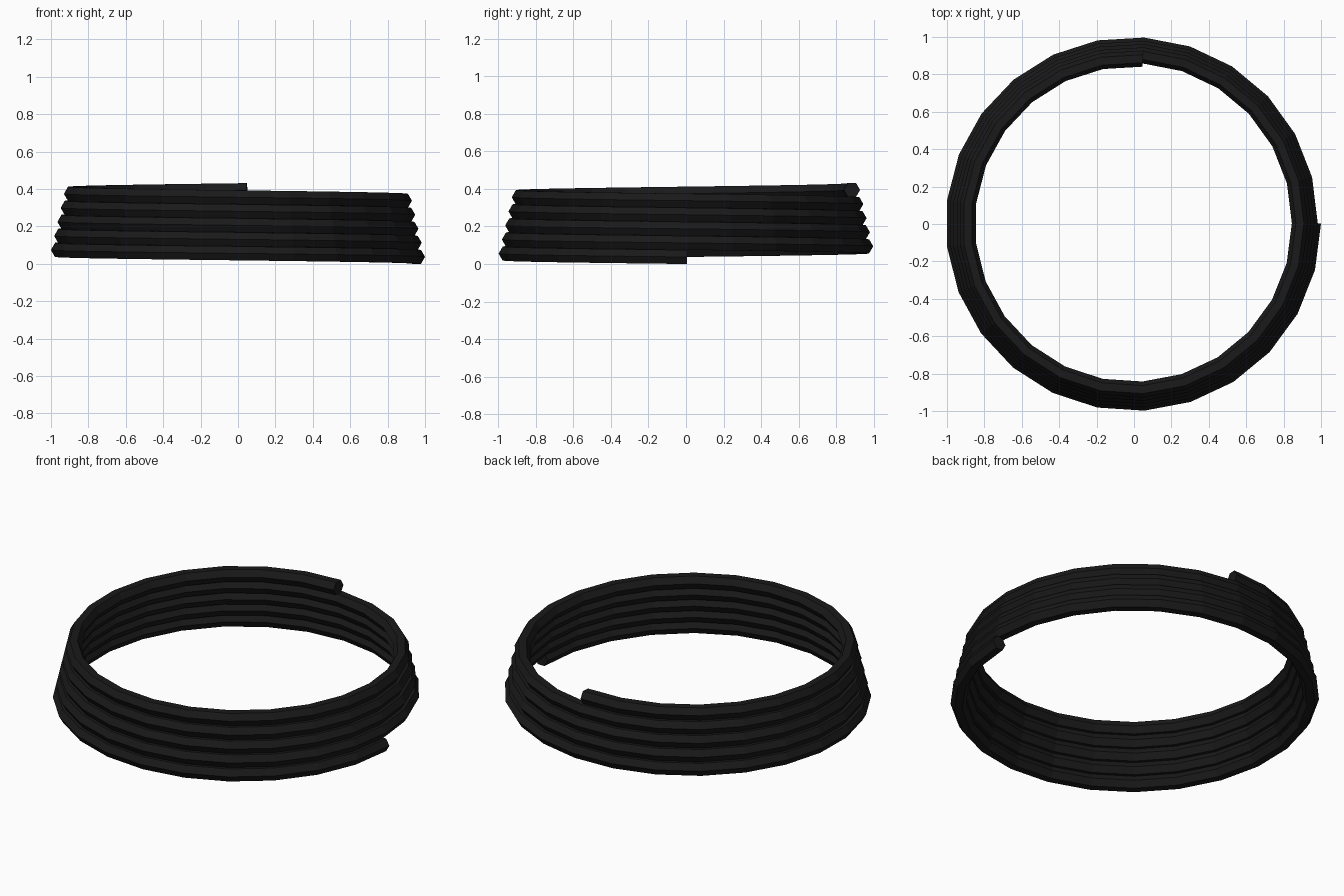
import bpy, bmesh
from math import cos, sin, pi

if "Cube" in bpy.data.objects:
    bpy.data.objects.remove(bpy.data.objects["Cube"])

STEPS_PER_TURN = 25
POINTS = 120
PITCH = 0.075          # rise per turn
TAPER = 0.0175         # radius lost per turn
COIL_R = 0.965         # radius at the lowest turn
TUBE_R = 0.043
SIDES = 6
SHIFT_X, SHIFT_Y = -0.008, 0.004

# Tapering helical coil with a hexagonal section, winding clockwise upward
bm = bmesh.new()
rings = []
for i in range(POINTS):
    t = i / STEPS_PER_TURN
    a = -2 * pi * t
    ring = []
    for k in range(SIDES):
        b = 2 * pi * k / SIDES
        r = COIL_R - TAPER * t + TUBE_R * cos(b)
        z = TUBE_R * sin(pi / 3) + PITCH * t + TUBE_R * sin(b)
        ring.append(bm.verts.new((r * cos(a) + SHIFT_X, r * sin(a) + SHIFT_Y, z)))
    rings.append(ring)

for r0, r1 in zip(rings, rings[1:]):
    for k in range(SIDES):
        n = (k + 1) % SIDES
        bm.faces.new((r0[k], r0[n], r1[n], r1[k]))

# End caps
bm.faces.new(rings[0])
bm.faces.new(rings[-1])
bmesh.ops.recalc_face_normals(bm, faces=bm.faces)

mesh = bpy.data.meshes.new("coil")
bm.to_mesh(mesh)
bm.free()
coil = bpy.data.objects.new("coil", mesh)
bpy.context.collection.objects.link(coil)

# Black finish
mat = bpy.data.materials.new("black")
mat.diffuse_color = (0.01, 0.01, 0.01, 1)
mat.use_nodes = True
mat.node_tree.nodes["Principled BSDF"].inputs["Base Color"].default_value = mat.diffuse_color
mesh.materials.append(mat)
